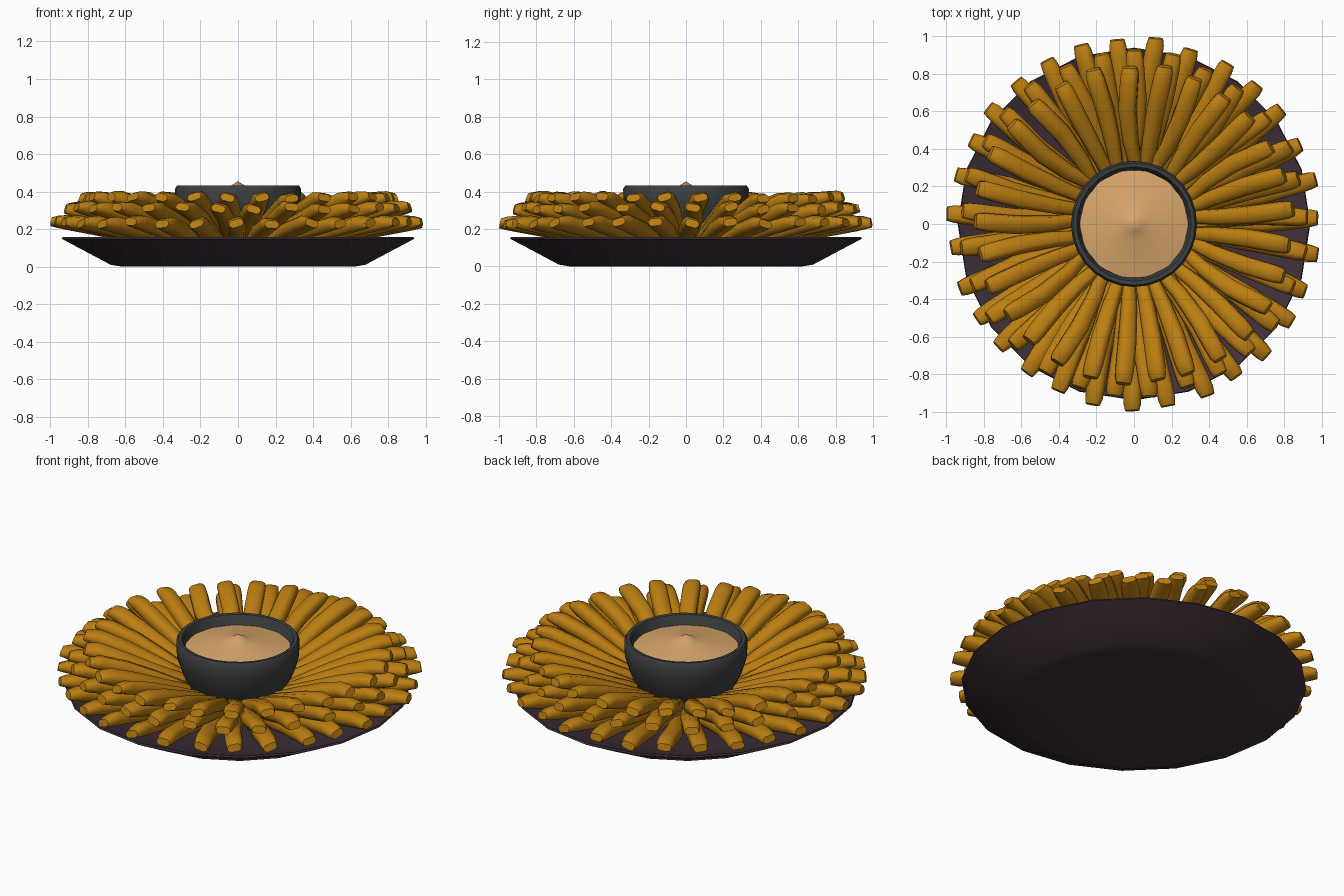
import bpy, bmesh, math, random
from mathutils import Vector

if "Cube" in bpy.data.objects:
    bpy.data.objects.remove(bpy.data.objects["Cube"])

random.seed(4)


def material(name, rgb):
    m = bpy.data.materials.new(name)
    m.diffuse_color = (*rgb, 1)
    m.use_nodes = True
    m.node_tree.nodes["Principled BSDF"].inputs["Base Color"].default_value = m.diffuse_color
    return m


def finish(bm, name, mat, angle):
    bmesh.ops.recalc_face_normals(bm, faces=bm.faces)
    me = bpy.data.meshes.new(name)
    bm.to_mesh(me)
    bm.free()
    me.materials.append(mat)
    ob = bpy.data.objects.new(name, me)
    bpy.context.collection.objects.link(ob)
    bpy.ops.object.select_all(action='DESELECT')
    ob.select_set(True)
    bpy.context.view_layer.objects.active = ob
    bpy.ops.object.shade_smooth_by_angle(angle=math.radians(angle))
    return ob


def bridge(bm, a, b):
    n = len(a)
    for i in range(n):
        bm.faces.new((a[i], a[(i + 1) % n], b[(i + 1) % n], b[i]))


def lathe(name, profile, sides, mat, angle=40):
    """Revolve (radius, z) points; radius 0 at an end closes to a point."""
    bm = bmesh.new()
    prev = None
    for r, z in profile:
        if r == 0:
            ring = [bm.verts.new((0, 0, z))]
        else:
            ring = [bm.verts.new((r * math.cos(t), r * math.sin(t), z))
                    for t in (2 * math.pi * i / sides for i in range(sides))]
        if prev:
            if len(prev) == len(ring):
                bridge(bm, prev, ring)
            else:
                tip, loop = sorted((prev, ring), key=len)
                for i in range(sides):
                    bm.faces.new((loop[i], loop[(i + 1) % sides], tip[0]))
        prev = ring
    return finish(bm, name, mat, angle)


fry_mat = material("fried_gold", (0.5, 0.21, 0.006))
plate_mat = material("dark_plum", (0.05, 0.03, 0.042))
bowl_mat = material("charcoal", (0.045, 0.05, 0.052))
dip_mat = material("dip_tan", (0.7, 0.38, 0.15))

# Plate with sloping rim
lathe("plate", [(0, 0.0), (0.62, 0.0), (0.68, 0.01), (0.83, 0.09), (0.94, 0.148),
                (0.935, 0.158), (0.8, 0.115), (0.64, 0.06), (0, 0.05)], 20, plate_mat)

# Dip bowl
lathe("bowl", [(0, 0.05), (0.2, 0.05), (0.25, 0.13), (0.305, 0.24), (0.333, 0.33),
               (0.336, 0.415), (0.325, 0.432), (0.305, 0.43), (0.295, 0.41),
               (0.28, 0.33), (0.2, 0.2), (0, 0.17)], 28, bowl_mat)

# Dip with a small peak
lathe("dip", [(0, 0.3), (0.26, 0.32), (0.292, 0.375), (0.2, 0.393), (0.1, 0.412),
              (0.04, 0.43), (0, 0.455)], 14, dip_mat)


def add_fry(bm, ang, r0, z0, r1, z1, w=0.047, h=0.037):
    """Slightly bent rounded stick with a wedge tip, running outward from the bowl."""
    out = Vector((math.cos(ang), math.sin(ang), 0))
    side = Vector((-out.y, out.x, 0))
    slope = Vector((r1 - r0, 0, z1 - z0)).normalized()
    up = Vector((0, 0, 1)) * slope.x - out * slope.z
    roll = random.uniform(-0.35, 0.35)
    s2 = side * math.cos(roll) + up * math.sin(roll)
    u2 = up * math.cos(roll) - side * math.sin(roll)
    bend = random.uniform(-0.025, 0.025)
    section = [(1, .45), (.6, 1), (-.6, 1), (-1, .45), (-1, -.45), (-.6, -1), (.6, -1), (1, -.45)]
    rings = []
    # fraction along the length, width, height, share of the bend, arch
    for t, kw, kh, b, arch in [(0, .6, .7, -1, 0), (.03, .7, .8, -1, 0), (.28, .85, .95, .3, .004),
                               (.6, 1, 1, .8, .014), (.87, 1, 1, .2, .01),
                               (.95, .95, .8, 0, .002), (1, .8, .55, 0, -.006)]:
        c = out * (r0 + (r1 - r0) * t) + Vector((0, 0, z0 + (z1 - z0) * t + arch)) + side * bend * b
        rings.append([bm.verts.new(c + s2 * (x * w * kw) + u2 * (y * h * kh)) for x, y in section])
    for a, b in zip(rings, rings[1:]):
        bridge(bm, a, b)
    bm.faces.new(rings[0])
    bm.faces.new(rings[-1])


# Three stacked rings of fries
layers = [("fries_lower", 31, 2.3, 0.27, 0.09, 0.988, 0.238),
          ("fries_middle", 29, 2.3, 0.28, 0.13, 0.92, 0.317),
          ("fries_upper", 29, 5.0, 0.29, 0.17, 0.845, 0.372)]
for name, count, start, r0, z0, r1, z1 in layers:
    bm = bmesh.new()
    for i in range(count):
        a = math.radians(start + 360 * i / count + random.uniform(-0.8, 0.8))
        add_fry(bm, a, r0, z0, r1 + random.uniform(-.012, .012), z1 + random.uniform(-.008, .008))
    finish(bm, name, fry_mat, 50)
